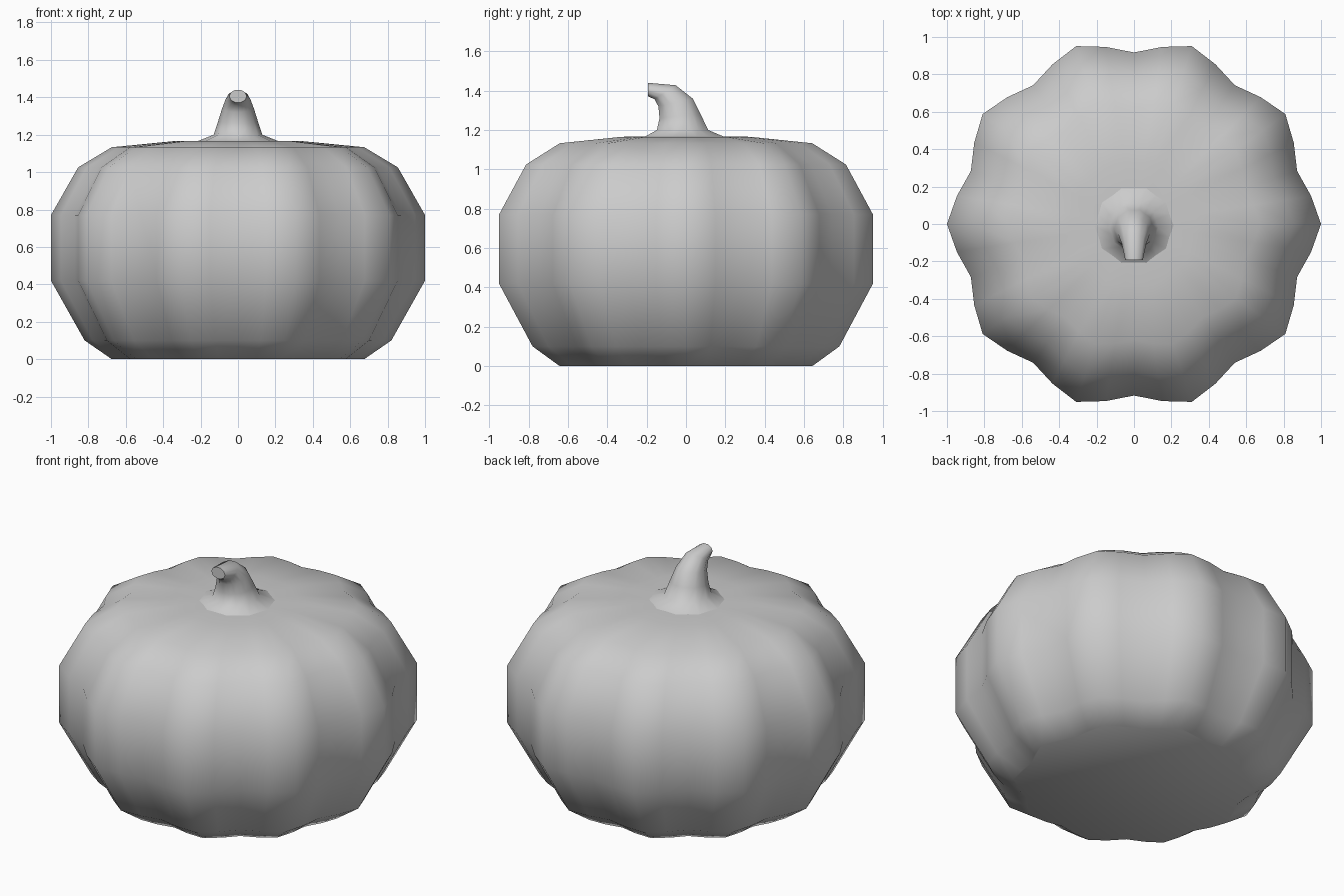
import bpy, bmesh
from math import cos, sin, pi, radians

if "Cube" in bpy.data.objects:
    bpy.data.objects.remove(bpy.data.objects["Cube"])


def loft(name, rings, angle):
    """Skin a stack of equal-length closed rings and cap both ends."""
    bm = bmesh.new()
    loops = [[bm.verts.new(p) for p in ring] for ring in rings]
    n = len(loops[0])
    for a, b in zip(loops, loops[1:]):
        for i in range(n):
            j = (i + 1) % n
            bm.faces.new((a[i], a[j], b[j], b[i]))
    bm.faces.new(loops[0][::-1])
    bm.faces.new(loops[-1])
    bmesh.ops.recalc_face_normals(bm, faces=bm.faces)
    mesh = bpy.data.meshes.new(name)
    bm.to_mesh(mesh)
    bm.free()
    obj = bpy.data.objects.new(name, mesh)
    bpy.context.collection.objects.link(obj)
    bpy.ops.object.select_all(action='DESELECT')
    obj.select_set(True)
    bpy.context.view_layer.objects.active = obj
    bpy.ops.object.shade_smooth_by_angle(angle=radians(angle))
    return obj


# Body: ten ribs, four segments per rib; (radius, height, rib depth)
profile = [(0.675, 0.0, 1), (0.82, 0.10, 1), (1.0, 0.42, 1), (1.0, 0.77, 1),
           (0.855, 1.025, 1), (0.675, 1.133, 1), (0.34, 1.166, 0.7),
           (0.15, 1.168, 0)]


def ribbed_ring(radius, z, depth, n=40):
    ring = []
    for i in range(n):
        t = 2 * pi * i / n
        r = radius * (1 - 0.0415 * depth * (1 - cos(10 * t)))
        ring.append((r * cos(t), r * sin(t), z))
    return ring


loft("pumpkin_body", [ribbed_ring(*p) for p in profile], 60)

# Stem: flared base bending forward; (back y, back z, front y, front z, half width)
sections = [(0.205, 1.166, -0.22, 1.166, 0.215),
            (0.12, 1.20, -0.155, 1.20, 0.13),
            (0.08, 1.28, -0.14, 1.26, 0.107),
            (0.04, 1.36, -0.145, 1.32, 0.085),
            (-0.05, 1.43, -0.163, 1.355, 0.065),
            (-0.193, 1.442, -0.193, 1.37, 0.047)]


def stem_ring(yb, zb, yf, zf, hx, n=20):
    ring = []
    for i in range(n):
        t = 2 * pi * i / n
        f = 1 - 0.03 * (1 - cos(10 * t))
        c, s = f * cos(t), f * sin(t)
        ring.append((hx * c,
                     (yb + yf) / 2 + s * (yb - yf) / 2,
                     (zb + zf) / 2 + s * (zb - zf) / 2))
    return ring


loft("stem", [stem_ring(*s) for s in sections], 60)
